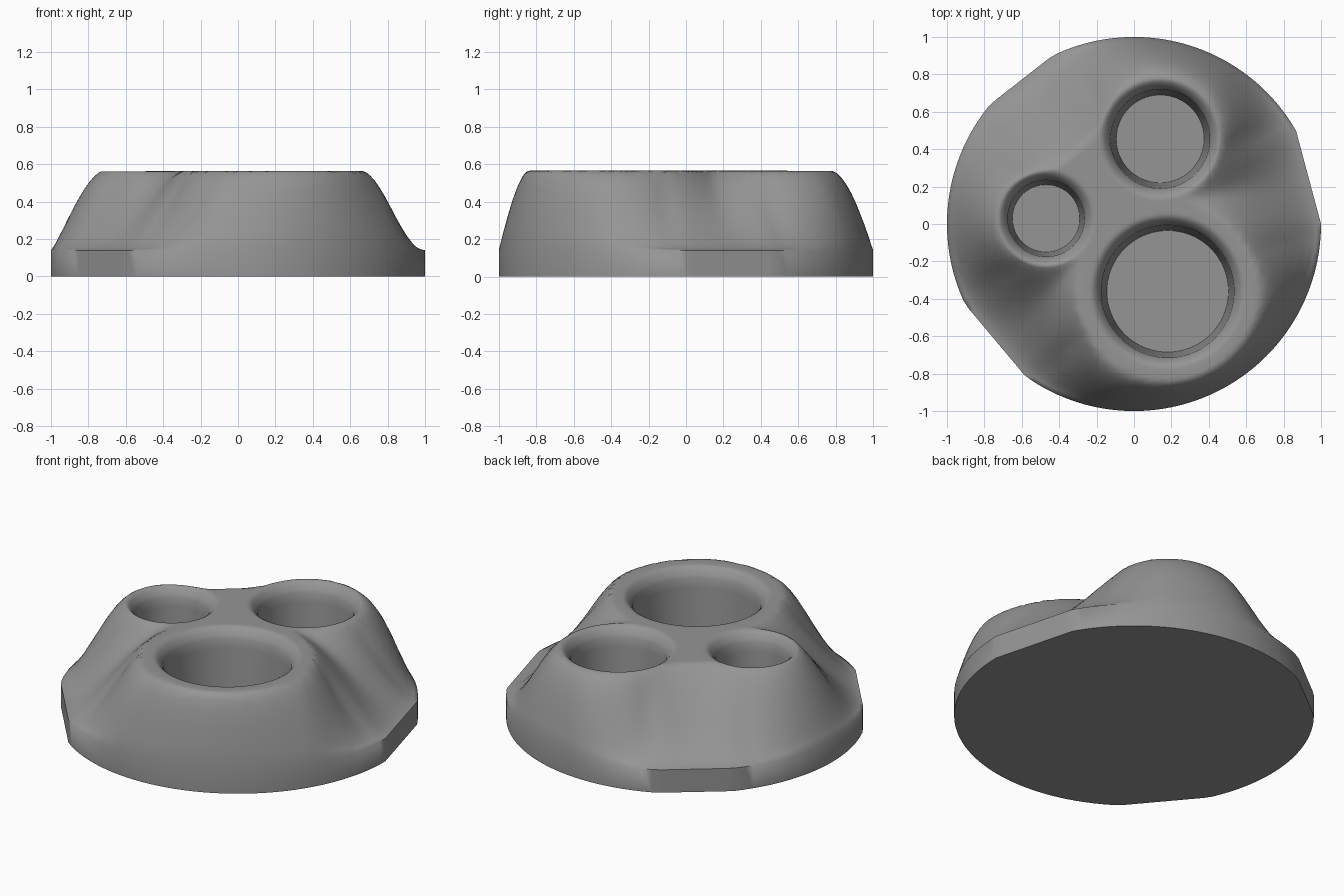
import bpy, bmesh, math
from math import sin, cos, radians
from mathutils import Vector
from mathutils.geometry import delaunay_2d_cdt

if "Cube" in bpy.data.objects:
    bpy.data.objects.remove(bpy.data.objects["Cube"])

# one flat colour
grey = bpy.data.materials.new("mid grey")
grey.diffuse_color = (0.3, 0.3, 0.3, 1)
grey.use_nodes = True
grey.node_tree.nodes["Principled BSDF"].inputs["Base Color"].default_value = grey.diffuse_color

TOP, EDGE, FLOOR = 0.565, 0.14, 0.05
# wells: x, y, rim outer radius, lip radius, floor radius
WELLS = [(0.18, -0.36, 0.48, 0.355, 0.325),
         (0.14, 0.455, 0.32, 0.265, 0.235),
         (-0.47, 0.03, 0.25, 0.205, 0.18)]
# raised areas: the three rims and a low ridge joining the two smaller ones
BUMPS = [w[:3] for w in WELLS]
for f in (0.35, 0.5, 0.65):
    x, y, r = (a + (b - a) * f for a, b in zip(WELLS[2][:3], WELLS[1][:3]))
    BUMPS.append((x, y, r - 0.11))
# flats trimmed from the round base: direction, distance from centre
FLATS = [(128, 0.978), (15, 0.966), (220, 0.968)]
SEGS, RINGS, WELL_SEGS, LIP = 120, 44, 72, 0.06


def base_radius(t):
    r = 1.0
    for a, dist in FLATS:
        c = cos(t - radians(a))
        if c > 0.5:
            r = min(r, dist / c)
    return r


def height(x, y):
    r, edge = math.hypot(x, y), base_radius(math.atan2(y, x))
    # smooth union of the raised areas, sloping down to the base edge
    k = 0.035
    d = -k * math.log(sum(math.exp(-(math.hypot(x - b[0], y - b[1]) - b[2]) / k)
                          for b in BUMPS))
    z = TOP
    if d > 0:
        gap = max(d + edge - r, 0.001)
        w = max(0, min(1, (gap - 0.23) / 0.15))
        s = min(1, d / gap) ** (1.8 - 0.55 * w)
        z = EDGE + (TOP - EDGE) * (1 - s) ** (1 + 0.65 * w)
    # rounded lip at each well
    for wx, wy, _, lip, _ in WELLS:
        q = (lip + LIP - math.hypot(x - wx, y - wy)) / LIP
        if q > 0:
            z -= 0.06 * min(q, 1) ** 2
    return z


def circle(x, y, r, n):
    return [Vector((x + r * cos(2 * math.pi * j / n), y + r * sin(2 * math.pi * j / n)))
            for j in range(n)]


# plan layout: base outline, lip circles, then polar fill between them
points = []
for j in range(SEGS):
    t = 2 * math.pi * j / SEGS
    points.append(Vector((cos(t), sin(t))) * base_radius(t))
starts = []
for wx, wy, _, lip, _ in WELLS:
    starts.append(len(points))
    for i in range(6):
        points += circle(wx, wy, lip + LIP * i / 5, WELL_SEGS)
edges = [(j, (j + 1) % SEGS) for j in range(SEGS)]
for s in starts:
    edges += [(s + j, s + (j + 1) % WELL_SEGS) for j in range(WELL_SEGS)]
for i in range(1, RINGS):
    for j in range(SEGS):
        t = 2 * math.pi * j / SEGS
        p = Vector((cos(t), sin(t))) * base_radius(t) * i / RINGS
        if all(math.hypot(p.x - w[0], p.y - w[1]) > w[3] + LIP + 0.012 for w in WELLS):
            points.append(p)
flat, _, tris, orig, _, _ = delaunay_2d_cdt(points, edges, [], 1, 1e-6)
index = {o: n for n, olds in enumerate(orig) for o in olds}

# holder body: sloped upper surface with the well openings left out
bm = bmesh.new()
verts = [bm.verts.new((p.x, p.y, height(p.x, p.y))) for p in flat]
for tri in tris:
    a, b, c = (flat[i] for i in tri)
    mid = (a + b + c) / 3
    if all(math.hypot(mid.x - w[0], mid.y - w[1]) > w[3] * 0.9985 for w in WELLS):
        bm.faces.new([verts[i] for i in tri])


def wall(upper, lower):
    for j in range(len(upper)):
        n = (j + 1) % len(upper)
        bm.faces.new((upper[j], upper[n], lower[n], lower[j]))


# edge band and flat underside
rim = [verts[index[j]] for j in range(SEGS)]
foot = [bm.verts.new((v.co.x, v.co.y, 0)) for v in rim]
wall(rim, foot)
bm.faces.new(foot)

# tapered well walls and floors
for s, (wx, wy, _, lip, floor) in zip(starts, WELLS):
    upper = [verts[index[s + j]] for j in range(WELL_SEGS)]
    for f in (0.12, 0.5, 0.9, 1.0):
        ring = circle(wx, wy, lip + (floor - lip) * f, WELL_SEGS)
        z0 = TOP - 0.06
        lower = [bm.verts.new((p.x, p.y, z0 + (FLOOR - z0) * f)) for p in ring]
        wall(upper, lower)
        upper = lower
    bm.faces.new(upper)

bmesh.ops.delete(bm, geom=[v for v in bm.verts if not v.link_faces], context='VERTS')
bmesh.ops.recalc_face_normals(bm, faces=bm.faces)
mesh = bpy.data.meshes.new("holder_body")
bm.to_mesh(mesh)
bm.free()
mesh.materials.append(grey)
body = bpy.data.objects.new("holder_body", mesh)
bpy.context.collection.objects.link(body)

# smooth shading
bpy.ops.object.select_all(action='DESELECT')
body.select_set(True)
bpy.context.view_layer.objects.active = body
bpy.ops.object.shade_smooth_by_angle(angle=radians(75))
